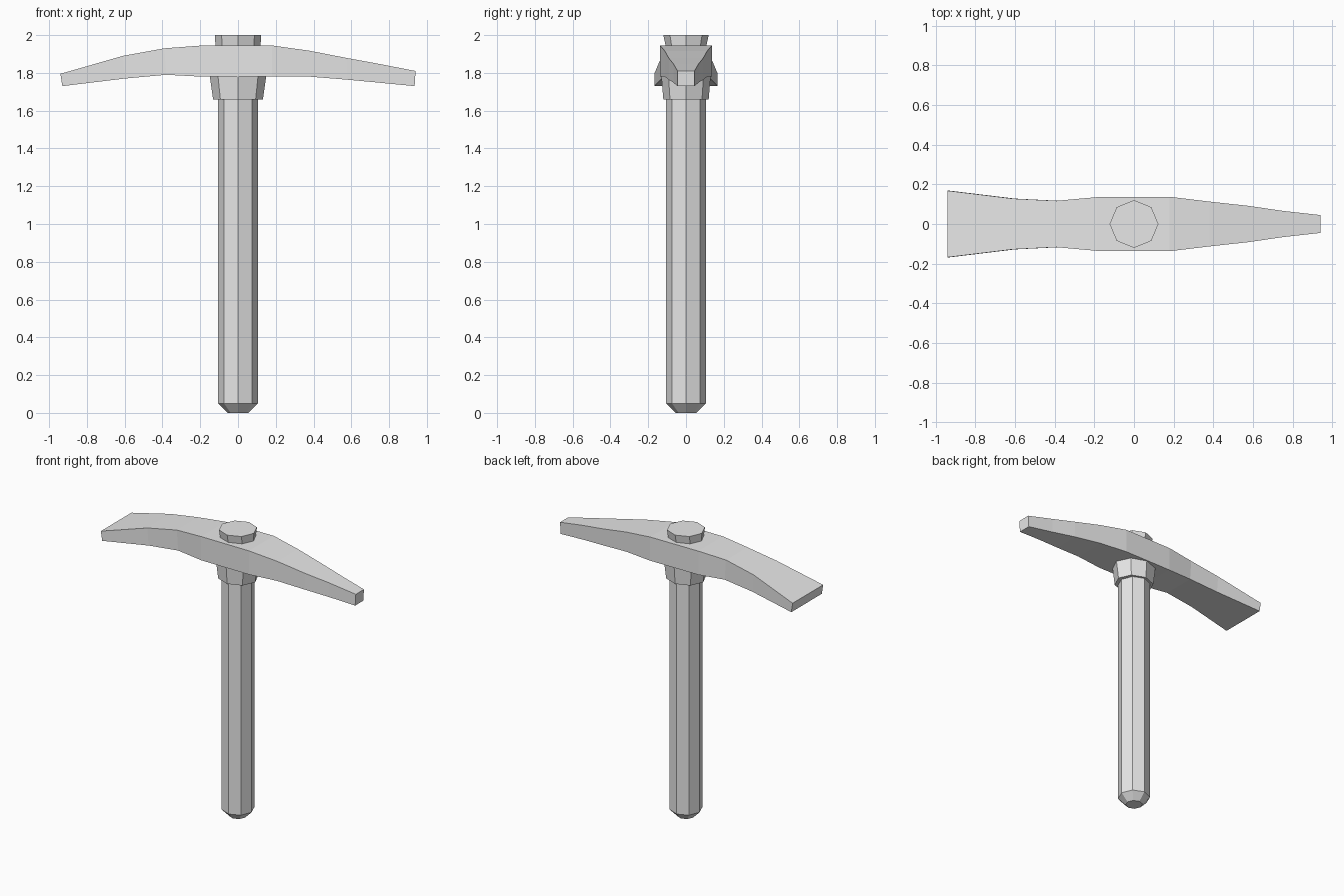
import bpy, bmesh, math

if "Cube" in bpy.data.objects:
    bpy.data.objects.remove(bpy.data.objects["Cube"])

grey = bpy.data.materials.new("plain grey")
grey.diffuse_color = (0.8, 0.8, 0.8, 1)
grey.use_nodes = True
grey.node_tree.nodes["Principled BSDF"].inputs["Base Color"].default_value = grey.diffuse_color


def loft(name, rings):
    """Bridge rings of equal point count and cap both ends."""
    bm = bmesh.new()
    rows = [[bm.verts.new(p) for p in ring] for ring in rings]
    n = len(rows[0])
    for a, b in zip(rows, rows[1:]):
        for i in range(n):
            j = (i + 1) % n
            bm.faces.new((a[i], a[j], b[j], b[i]))
    bm.faces.new(rows[0][::-1])
    bm.faces.new(rows[-1])
    bmesh.ops.recalc_face_normals(bm, faces=bm.faces[:])
    me = bpy.data.meshes.new(name)
    bm.to_mesh(me)
    bm.free()
    me.materials.append(grey)
    ob = bpy.data.objects.new(name, me)
    bpy.context.collection.objects.link(ob)
    return ob


def octagon(rx, ry, z):
    return [(rx * math.cos(k * math.pi / 4), ry * math.sin(k * math.pi / 4), z)
            for k in range(8)]


# Wooden shaft with chamfered foot
loft("handle", [octagon(0.055, 0.055, 0), octagon(0.105, 0.105, 0.05),
                octagon(0.105, 0.105, 1.80)])

# Collar flaring up to the head
loft("collar", [octagon(0.132, 0.12, 1.66), octagon(0.152, 0.132, 1.80)])

# Shaft end showing above the head
loft("top_cap", [octagon(0.118, 0.105, 1.93), octagon(0.123, 0.12, 2.0)])

# Curved head: x top, x bottom, z top, z bottom, half width
sections = [
    (-0.94, -0.93, 1.795, 1.73, 0.168),
    (-0.61, -0.60, 1.89, 1.77, 0.128),
    (-0.39, -0.38, 1.93, 1.79, 0.117),
    (-0.19, -0.19, 1.945, 1.78, 0.135),
    (0.18, 0.18, 1.945, 1.78, 0.137),
    (0.38, 0.38, 1.917, 1.78, 0.113),
    (0.58, 0.58, 1.878, 1.764, 0.091),
    (0.75, 0.75, 1.847, 1.748, 0.066),
    (0.94, 0.935, 1.81, 1.73, 0.045),
]
loft("pick_head", [[(xt, -w, zt), (xt, w, zt), (xb, w, zb), (xb, -w, zb)]
                   for xt, xb, zt, zb, w in sections])
